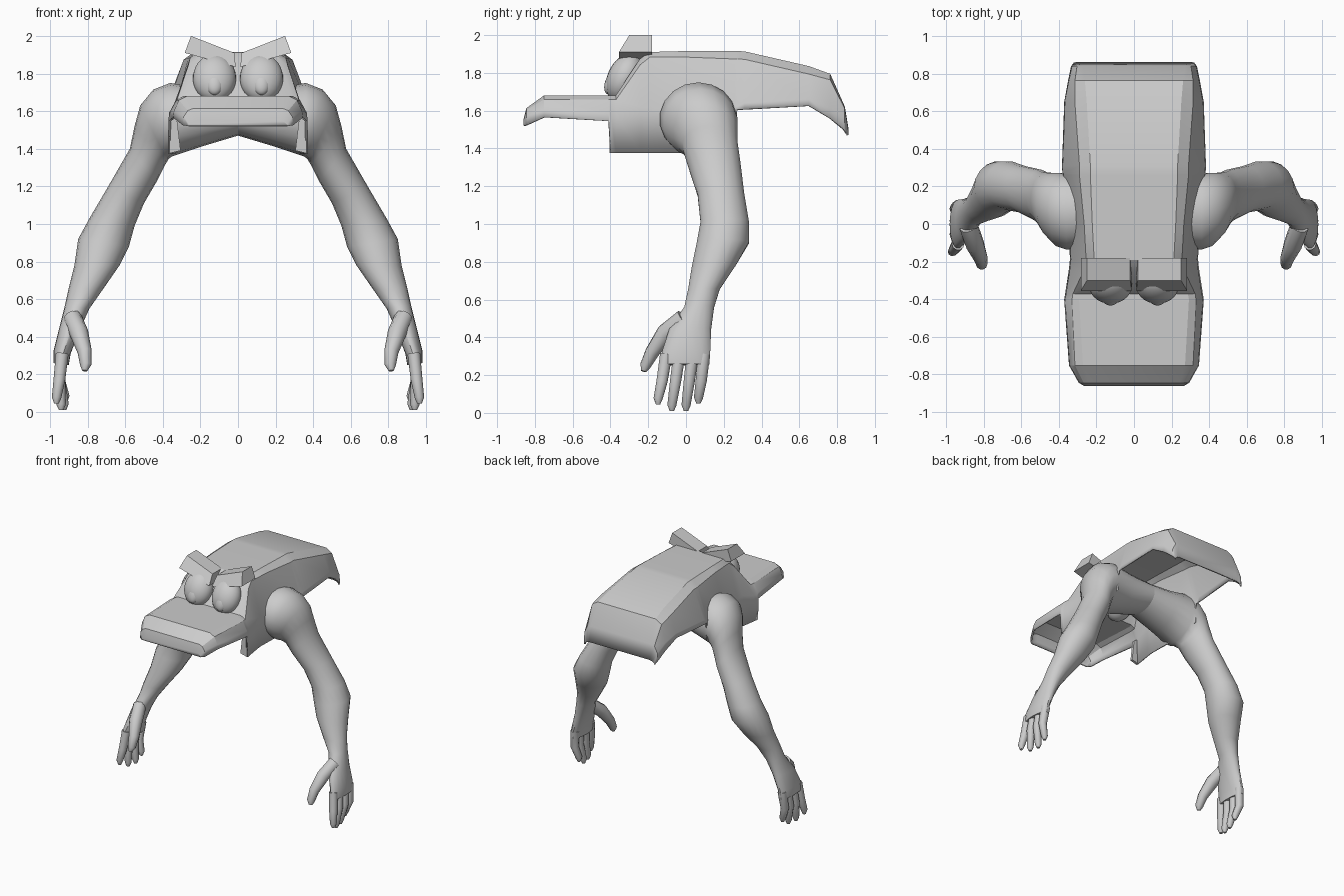
import bpy, bmesh, math
from mathutils import Vector, Matrix

cube = bpy.data.objects.get("Cube")
if cube:
    bpy.data.objects.remove(cube, do_unlink=True)

grey = bpy.data.materials.new("plain grey")
grey.use_nodes = True
grey.diffuse_color = (0.6, 0.6, 0.6, 1)
grey.node_tree.nodes["Principled BSDF"].inputs["Base Color"].default_value = (0.6, 0.6, 0.6, 1)


def finish(name, bm, angle=40):
    """Turn a bmesh into a shaded object."""
    bmesh.ops.recalc_face_normals(bm, faces=bm.faces)
    mesh = bpy.data.meshes.new(name)
    bm.to_mesh(mesh)
    bm.free()
    mesh.materials.append(grey)
    ob = bpy.data.objects.new(name, mesh)
    bpy.context.collection.objects.link(ob)
    bpy.ops.object.select_all(action='DESELECT')
    ob.select_set(True)
    bpy.context.view_layer.objects.active = ob
    bpy.ops.object.shade_smooth_by_angle(angle=math.radians(angle))
    return ob


def loft(bm, rings, closed=True, caps=(True, True)):
    """Bridge rows of points with quads."""
    rows = [[bm.verts.new(p) for p in ring] for ring in rings]
    n = len(rows[0])
    for r, s in zip(rows, rows[1:]):
        for i in range(n if closed else n - 1):
            j = (i + 1) % n
            bm.faces.new((r[i], r[j], s[j], s[i]))
    for row, cap in ((rows[0], caps[0]), (rows[-1], caps[1])):
        if cap:
            bm.faces.new(row)


def ring(center, u, v, sides):
    return [center + u * math.cos(t) + v * math.sin(t)
            for t in (2 * math.pi * i / sides for i in range(sides))]


def mirrored(ob, name):
    """Copy an object to the other side of x = 0."""
    bm = bmesh.new()
    bm.from_mesh(ob.data)
    bmesh.ops.transform(bm, matrix=Matrix.Scale(-1, 4, (1, 0, 0)), verts=bm.verts)
    return finish(name, bm)


# Body shell: y, then x/z of roof edge, shoulder line, waist, and hem height
sections = [
    (-.855, .22, 1.55, .24, 1.545, .26, 1.53, 1.52),
    (-.84, .24, 1.61, .265, 1.60, .285, 1.57, 1.525),
    (-.75, .27, 1.675, .31, 1.655, .335, 1.60, 1.565),
    (-.41, .29, 1.675, .325, 1.655, .36, 1.59, 1.545),
    (-.40, .29, 1.675, .325, 1.655, .36, 1.58, 1.375),
    (-.37, .285, 1.675, .32, 1.655, .355, 1.58, 1.375),
    (-.24, .22, 1.87, .26, 1.84, .335, 1.62, 1.375),
    (-.19, .21, 1.905, .25, 1.88, .33, 1.61, 1.375),
    (0, .22, 1.91, .26, 1.88, .335, 1.6, 1.375),
    (.26, .23, 1.91, .285, 1.87, .37, 1.62, 1.45),
    (.27, .23, 1.91, .285, 1.87, .37, 1.62, 1.605),
    (.31, .23, 1.908, .285, 1.868, .372, 1.64, 1.606),
    (.65, .25, 1.83, .31, 1.79, .36, 1.66, 1.625),
    (.76, .26, 1.79, .31, 1.76, .34, 1.62, 1.56),
    (.835, .27, 1.62, .30, 1.61, .325, 1.56, 1.50),
    (.855, .27, 1.50, .295, 1.495, .31, 1.485, 1.47),
]
rows = []
for y, a, za, b, zb, c, zc, hem in sections:
    half = [Vector((a, y, za)), Vector((b, y, zb)), Vector((c, y, zc)), Vector((c + .005, y, hem))]
    rows.append([Vector((-p.x, p.y, p.z)) for p in reversed(half)] + half)
bm = bmesh.new()
loft(bm, rows, closed=False, caps=(True, False))
shell = finish("body_shell", bm, 28)
solid = shell.modifiers.new("thickness", 'SOLIDIFY')
solid.thickness = 0.012
solid.offset = 0

# Arm stations: outer x/z, inner x/z, front y, back y
arm_stations = [
    (0, 1.70, 0, 1.47, -.08, .24),
    (.2, 1.72, .2, 1.41, -.11, .25),
    (.36, 1.75, .35, 1.36, -.14, .27),
    (.45, 1.715, .37, 1.345, -.12, .275),
    (.52, 1.63, .375, 1.335, -.07, .275),
    (.55, 1.52, .39, 1.31, -.02, .275),
    (.575, 1.4, .43, 1.23, .01, .29),
    (.69, 1.2, .50, 1.11, .06, .31),
    (.79, 1.03, .55, .99, .075, .335),
    (.85, .92, .58, .88, .055, .335),
    (.87, .78, .63, .78, .03, .265),
    (.9, .66, .72, .65, .01, .18),
    (.92, .57, .79, .55, -.01, .15),
    (.95, .45, .84, .44, -.09, .135),
    (.98, .33, .89, .31, -.13, .13),
    (.98, .26, .90, .25, -.135, .125),
]
# Finger and thumb paths: x, y, z, radius
digits = []
for base_y, tip_x, tip_y, tip_z in ((-.105, .965, -.148, .045), (-.035, .94, -.075, .01),
                                    (.035, .925, .0, .01), (.095, .92, .066, .05)):
    digits.append([(.935, base_y, .31, .034), (.95, (base_y + tip_y) / 2, .17, .031),
                   (tip_x, tip_y, tip_z + .03, .025), (tip_x, tip_y, tip_z, .012)])
digits.append([(.88, -.01, .5, .05), (.845, -.11, .42, .05), (.815, -.18, .32, .038),
               (.81, -.215, .25, .03), (.815, -.225, .22, .014)])

bm = bmesh.new()
rings = []
for ox, oz, ix, iz, front, back in arm_stations:
    outer, inner = Vector((ox, 0, oz)), Vector((ix, 0, iz))
    mid = (outer + inner) / 2 + Vector((0, (front + back) / 2, 0))
    rings.append(ring(mid, (outer - inner) / 2, Vector((0, (back - front) / 2, 0)), 18))
loft(bm, rings, caps=(False, True))
for path in digits:
    pts = [Vector(p[:3]) for p in path]
    rings = []
    for i, p in enumerate(pts):
        d = (pts[min(i + 1, len(pts) - 1)] - pts[max(i - 1, 0)]).normalized()
        u = d.cross(Vector((0, 1, 0))).normalized()
        rings.append(ring(p, u * path[i][3], d.cross(u) * path[i][3], 10))
    loft(bm, rings)
mirrored(finish("left_arm", bm), "right_arm")

# Eyes: tilted ovals set in the windscreen, each with a raised pupil
lean = Matrix.Rotation(math.radians(-25), 4, 'X')
for part, center, size in (("eye", (.125, -.325, 1.775), (.115, .09, .135)),
                           ("pupil", (.125, -.385, 1.755), (.05, .04, .075))):
    bm = bmesh.new()
    bmesh.ops.create_uvsphere(bm, u_segments=24, v_segments=14, radius=1)
    bmesh.ops.transform(bm, verts=bm.verts,
                        matrix=Matrix.Translation(center) @ lean @ Matrix.Diagonal((*size, 1)))
    mirrored(finish("left_" + part, bm), "right_" + part)

# Brows: slanted blocks with a sloping front
bm = bmesh.new()
brow = [(.02, .01, 1.91), (.25, .01, 2.0), (.283, 0, 1.91), (.012, 0, 1.835)]
loft(bm, [[(x, -.3 if i < 2 else -.355, z) for i, (x, _, z) in enumerate(brow)],
          [(x, -.18, z) for x, _, z in brow]])
mirrored(finish("left_brow", bm), "right_brow")

# Small lips closing the front of each side panel
bm = bmesh.new()
lip = [(.305, 1.39), (.365, 1.375), (.36, 1.58), (.325, 1.56)]
loft(bm, [[(x, y, z) for x, z in lip] for y in (-.405, -.385)])
mirrored(finish("left_panel_lip", bm), "right_panel_lip")
